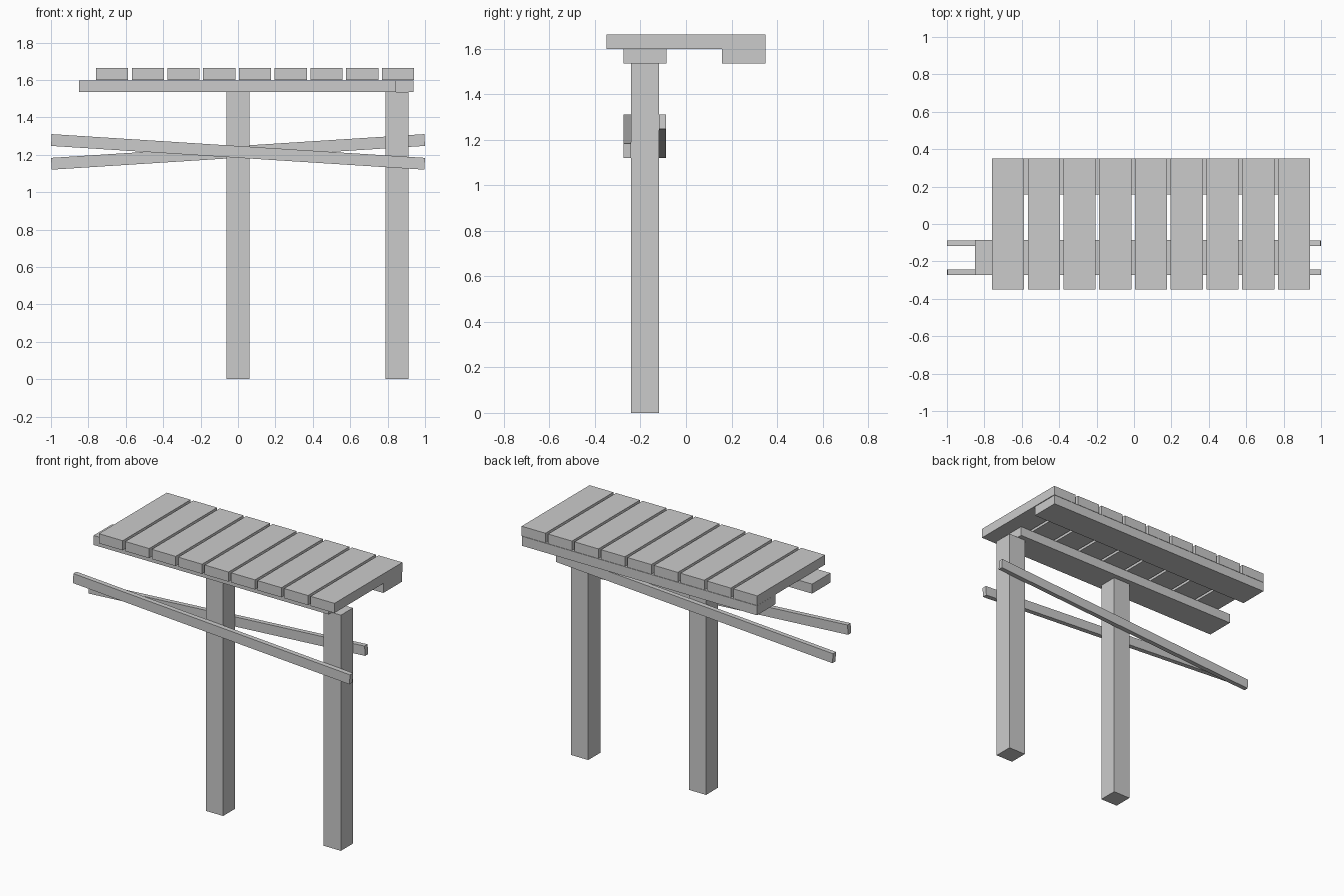
import bpy
import math

if "Cube" in bpy.data.objects:
    bpy.data.objects.remove(bpy.data.objects["Cube"])


def box(name, x, y, z, tilt=0.0):
    """Box from (min, max) ranges, optionally tilted about the y axis."""
    r = (x, y, z)
    bpy.ops.mesh.primitive_cube_add(size=1, location=[(a + b) / 2 for a, b in r])
    ob = bpy.context.object
    ob.name = name
    ob.scale = [b - a for a, b in r]
    ob.rotation_euler.y = tilt
    return ob


# Two upright posts
for i, x in enumerate((0.0, 0.85)):
    box(f"post_{i + 1}", (x - 0.062, x + 0.062), (-0.242, -0.118), (0, 1.537))

# Beams carrying the deck, staggered along x
box("front_beam", (-0.85, 0.845), (-0.274, -0.085), (1.536, 1.598))
box("back_beam", (-0.757, 0.938), (0.158, 0.35), (1.536, 1.598))

# Crossed rails on either side of the posts
tilt = math.asin(0.0635)
box("front_rail", (-1, 1), (-0.274, -0.242), (1.184, 1.247), tilt)
box("back_rail", (-1, 1), (-0.118, -0.087), (1.184, 1.247), -tilt)

# Deck planks
for i in range(9):
    x = -0.759 + i * 0.191
    box(f"plank_{i + 1}", (x, x + 0.172), (-0.35, 0.35), (1.6, 1.663))
